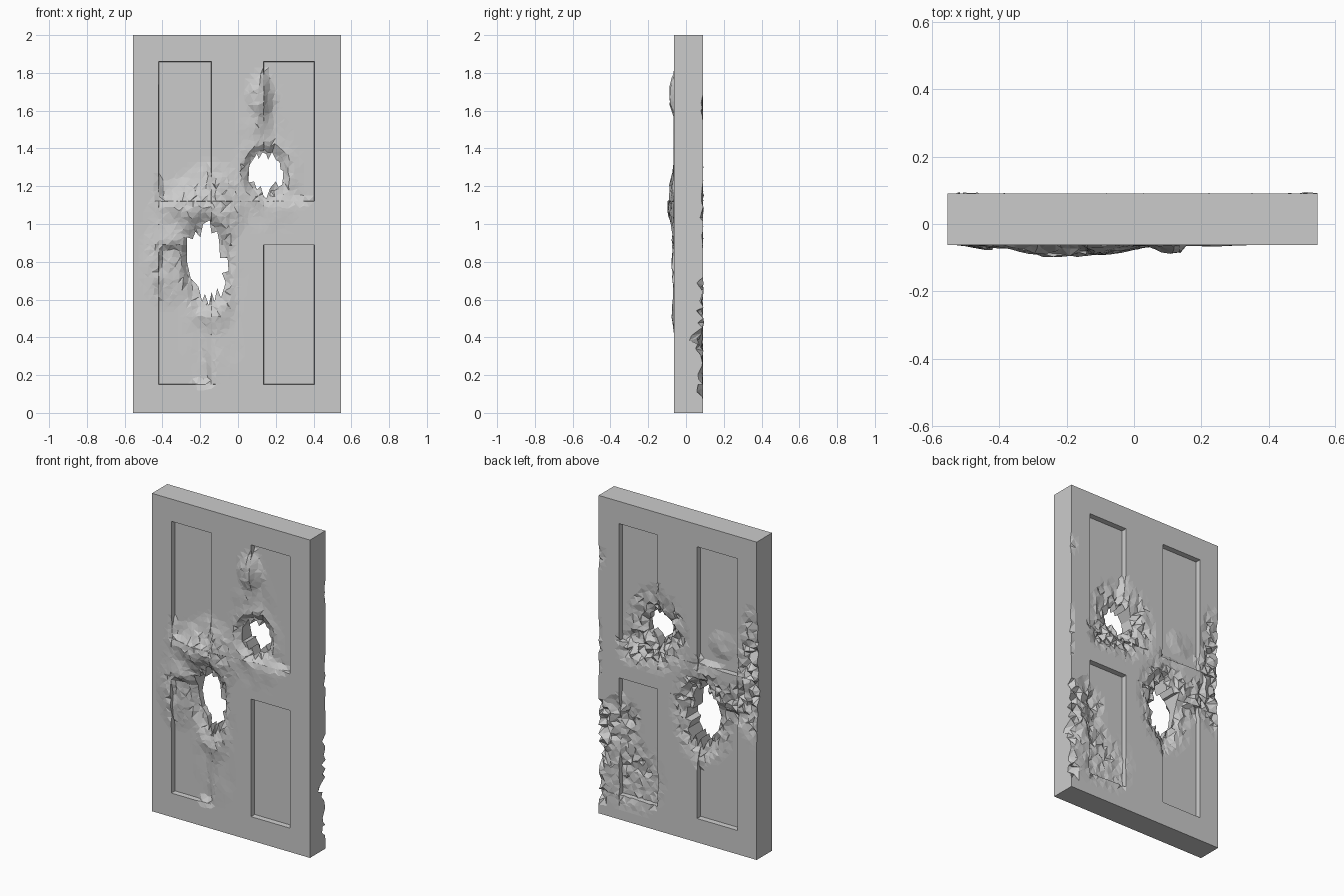
import bpy, bmesh, random
from mathutils import noise, Vector

if "Cube" in bpy.data.objects:
    bpy.data.objects.remove(bpy.data.objects["Cube"])

random.seed(4)
X0, X1, Z0, Z1 = -0.555, 0.545, 0.0, 2.0
FRONT, BACK, RECESS = -0.063, 0.09, 0.033
PX = [(-0.42, -0.14), (0.135, 0.405)]
PZ = [(0.15, 0.89), (1.12, 1.86)]

# Damage areas: centre x, centre z, radius x, radius z, strength
HOLES = [(0.145, 1.27, 0.095, 0.115), (-0.165, 0.79, 0.1, 0.21)]
FRONT_SOFT = [(-0.13, 0.55, 0.19, 0.5, 1), (-0.24, 1.02, 0.28, 0.3, 1),
              (0.13, 1.42, 0.16, 0.4, 1), (0.18, 1.13, 0.2, 0.2, 1)]
FRONT_BUMPS = [(-0.14, 1.1, 0.2, 0.24, 0.03), (-0.3, 1.12, 0.16, 0.13, 0.02),
               (-0.38, 0.8, 0.14, 0.26, 0.015), (-0.14, 0.58, 0.14, 0.16, 0.02),
               (0.12, 1.68, 0.08, 0.13, 0.03), (0.15, 1.27, 0.2, 0.2, 0.012)]
BACK_SOFT = [(0.15, 1.25, 0.24, 0.3, 1), (-0.17, 0.82, 0.24, 0.36, 1),
             (0.42, 0.58, 0.14, 0.2, 0.5)]
BACK_CHIPS = [(0.15, 1.25, 0.24, 0.28, 0.055), (-0.17, 0.82, 0.22, 0.34, 0.055),
              (-0.52, 1.15, 0.11, 0.45, 0.06), (-0.42, 0.93, 0.12, 0.15, 0.05),
              (0.42, 0.6, 0.16, 0.18, 0.05), (0.56, 0.5, 0.1, 0.25, 0.1),
              (0.56, 0.15, 0.07, 0.12, 0.07), (0.56, 1.62, 0.06, 0.07, 0.04),
              (0.56, 1.05, 0.04, 0.2, 0.03), (0.32, 0.3, 0.25, 0.25, 0.025),
              (0.3, 1.1, 0.13, 0.12, 0.05), (-0.3, 1.27, 0.1, 0.09, -0.018)]


def blob(x, z, area):
    cx, cz, rx, rz, s = area
    q = ((x - cx) / rx) ** 2 + ((z - cz) / rz) ** 2
    return s * max(0, 1 - q) ** 1.3


def panel(x, z, soft):
    """How far a point lies in a recessed panel, with edges worn away by soft."""
    d = max(min(x - a, b - x, z - c, e - z) for a, b in PX for c, e in PZ)
    w = 0.13 * soft
    t = min(1, max(0, (d + 0.35 * w) / (w + 0.002)))
    return t * t * (3 - 2 * t)


def funnel(x, z, width):
    out = 0
    for cx, cz, rx, rz in HOLES:
        e = (((x - cx) / rx) ** 2 + ((z - cz) / rz) ** 2) ** 0.5
        out = max(out, min(1, max(0, 1 - (e - 1) / width)))
    return out


def front_surface(x, z):
    soft = min(1, sum(blob(x, z, a) for a in FRONT_SOFT))
    bump = sum(blob(x, z, a) for a in FRONT_BUMPS)
    mask = min(1, soft + bump * 20)
    n = noise.noise(Vector((x * 11, z * 9, 2.5)))
    y = FRONT + RECESS * panel(x, z, soft) - bump
    y += 0.008 * mask * n + random.uniform(-.006, .006) * min(1, bump * 40)
    y += 0.035 * funnel(x, z, 0.35)
    return max(y, -0.098), mask


def back_surface(x, z):
    soft = min(1, sum(blob(x, z, a) for a in BACK_SOFT))
    chip = sum(blob(x, z, a) for a in BACK_CHIPS)
    rough = random.uniform(-0.12, 1) if chip > 0 else 1
    n = 0.7 + 0.6 * noise.noise(Vector((x * 14, z * 14, 7.5)))
    y = BACK - RECESS * panel(x, z, soft) - chip * rough * n
    y -= 0.02 * funnel(x, z, 0.3)
    return min(y, 0.105), min(1, abs(chip) * 40)


def lines(lo, hi, pairs, step):
    """Grid lines that follow the panel edges, with a double line at each edge."""
    stops = [lo]
    for a, b in pairs:
        stops += [a, a + 0.002, b - 0.002, b]
    stops.append(hi)
    out = [lo]
    for a, b in zip(stops, stops[1:]):
        n = max(1, round((b - a) / step))
        out += [a + (b - a) * i / n for i in range(1, n + 1)]
    return out


XS, ZS = lines(X0, X1, PX, 0.026), lines(Z0, Z1, PZ, 0.03)
NX, NZ = len(XS), len(ZS)


def shift(vals, i):
    if i in (0, len(vals) - 1):
        return 0
    g = min(vals[i + 1] - vals[i], vals[i] - vals[i - 1])
    return random.uniform(-0.38, 0.38) * g


# Door slab: worn front and splintered back joined by four sides
bm = bmesh.new()


def sheet(surface):
    grid = []
    for i, x in enumerate(XS):
        col = []
        for j, z in enumerate(ZS):
            _, m = surface(x, z)
            k = 1 if m > 0.08 else 0
            px, pz = x + k * shift(XS, i), z + k * shift(ZS, j)
            col.append([px, surface(px, pz)[0], pz])
        grid.append(col)
    return grid


f, b = sheet(front_surface), sheet(back_surface)
for i in range(NX):
    for j in range(NZ):
        b[i][j][1] = max(b[i][j][1], f[i][j][1] + 0.03)
f = [[bm.verts.new(p) for p in c] for c in f]
b = [[bm.verts.new(p) for p in c] for c in b]
for i in range(NX - 1):
    for j in range(NZ - 1):
        for g in (f, b):
            q = [g[i][j], g[i + 1][j], g[i + 1][j + 1], g[i][j + 1]]
            k = (i + j) % 2
            bm.faces.new((q[k], q[k + 1], q[k + 2]))
            bm.faces.new((q[k], q[k + 2], q[(k + 3) % 4]))
rim = ([(i, 0) for i in range(NX - 1)] + [(NX - 1, j) for j in range(NZ - 1)]
       + [(i, NZ - 1) for i in range(NX - 1, 0, -1)] + [(0, j) for j in range(NZ - 1, 0, -1)])
for (i, j), (k, l) in zip(rim, rim[1:] + rim[:1]):
    bm.faces.new((f[i][j], f[k][l], b[k][l], b[i][j]))
bmesh.ops.recalc_face_normals(bm, faces=bm.faces)


def make_object(name, bm):
    me = bpy.data.meshes.new(name)
    bm.to_mesh(me)
    bm.free()
    ob = bpy.data.objects.new(name, me)
    bpy.context.collection.objects.link(ob)
    return ob


door = make_object("door_slab", bm)

# Ragged holes broken right through the door
UPPER = [(.055, 1.22), (.06, 1.31), (.10, 1.372), (.11, 1.345), (.13, 1.38), (.15, 1.37),
         (.16, 1.34), (.18, 1.38), (.20, 1.34), (.22, 1.33), (.225, 1.29), (.24, 1.28),
         (.235, 1.21), (.215, 1.195), (.20, 1.225), (.17, 1.19), (.15, 1.135),
         (.135, 1.15), (.12, 1.20), (.10, 1.18), (.085, 1.225)]
LOWER = [(-.27, .80), (-.27, .93), (-.24, .92), (-.225, .96), (-.20, .93), (-.185, 1.0),
         (-.15, 1.02), (-.14, .95), (-.11, .96), (-.10, .91), (-.095, .82), (-.055, .82),
         (-.05, .75), (-.085, .74), (-.065, .69), (-.09, .61), (-.11, .66), (-.125, .59),
         (-.14, .64), (-.155, .57), (-.175, .63), (-.19, .59), (-.21, .67), (-.25, .71)]


def break_hole(name, outline):
    cb = bmesh.new()
    face = cb.faces.new([cb.verts.new((x, -0.3, z)) for x, z in outline])
    ext = bmesh.ops.extrude_face_region(cb, geom=[face])["geom"]
    for v in ext:
        if isinstance(v, bmesh.types.BMVert):
            v.co.y = 0.3
    bmesh.ops.recalc_face_normals(cb, faces=cb.faces)
    cutter = make_object(name, cb)
    cutter.hide_render = True
    mod = door.modifiers.new(name, "BOOLEAN")
    mod.operation, mod.solver, mod.object = "DIFFERENCE", "EXACT", cutter
    bpy.context.view_layer.objects.active = door
    bpy.ops.object.modifier_apply(modifier=mod.name)
    bpy.data.objects.remove(cutter)


break_hole("upper_hole_cutter", UPPER)
break_hole("lower_hole_cutter", LOWER)

# Merge the flat areas back into large plain faces
mod = door.modifiers.new("flat_areas", "DECIMATE")
mod.decimate_type, mod.angle_limit = "DISSOLVE", 0.01
bpy.ops.object.modifier_apply(modifier=mod.name)
